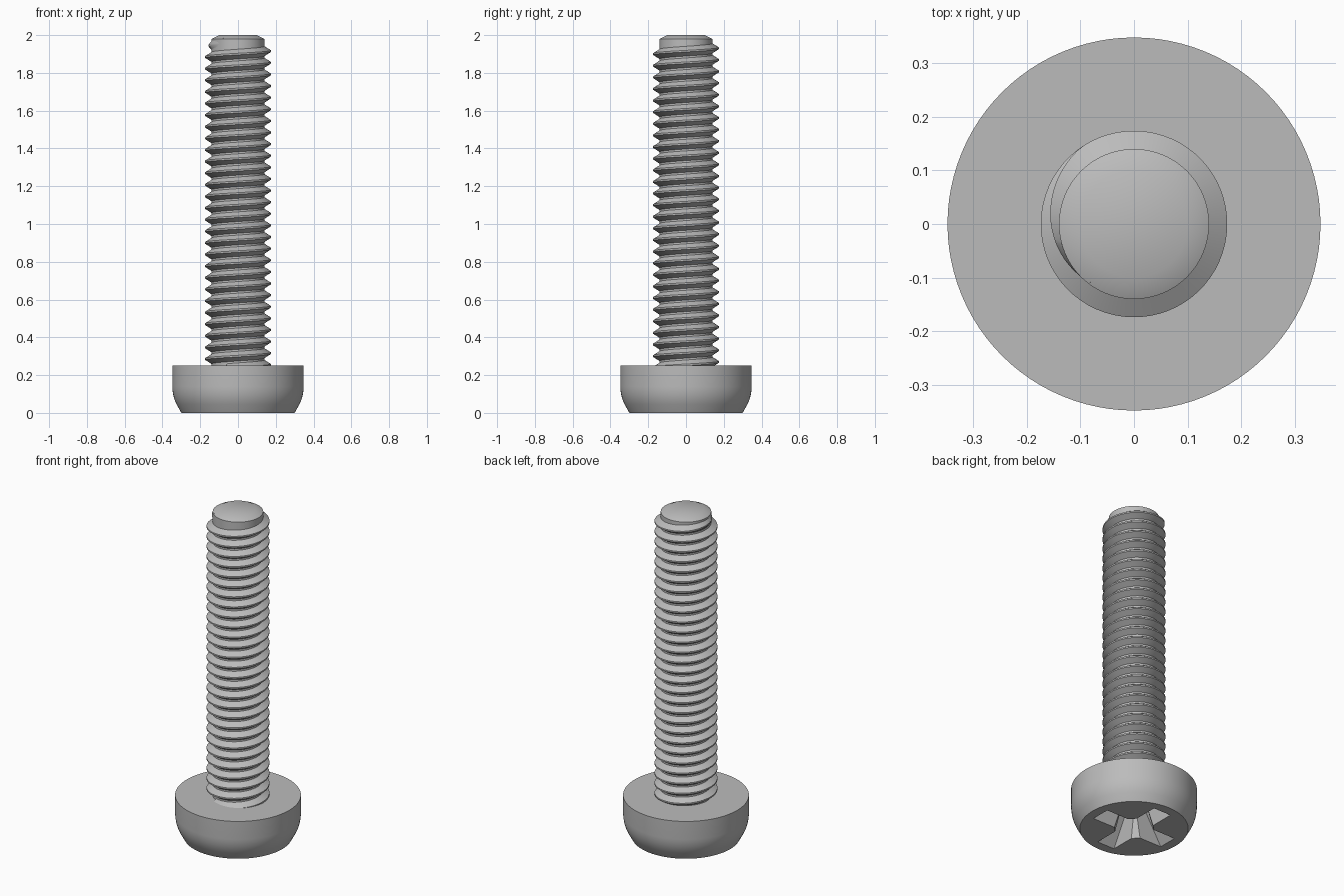
import bpy, bmesh, math

cube = bpy.data.objects.get("Cube")
if cube:
    bpy.data.objects.remove(cube, do_unlink=True)

steel = bpy.data.materials.new("grey steel")
steel.use_nodes = True
GREY = (0.5, 0.5, 0.5, 1)
steel.diffuse_color = GREY
steel.node_tree.nodes["Principled BSDF"].inputs["Base Color"].default_value = GREY


def add_object(name, bm, angle=30):
    bmesh.ops.recalc_face_normals(bm, faces=bm.faces)
    mesh = bpy.data.meshes.new(name)
    bm.to_mesh(mesh)
    bm.free()
    mesh.materials.append(steel)
    ob = bpy.data.objects.new(name, mesh)
    bpy.context.collection.objects.link(ob)
    smooth(ob, angle)
    return ob


def smooth(ob, angle=30):
    bpy.ops.object.select_all(action="DESELECT")
    ob.select_set(True)
    bpy.context.view_layer.objects.active = ob
    bpy.ops.object.shade_smooth_by_angle(angle=math.radians(angle))


def lathe(profile, segments=96):
    """Closed solid turned from (radius, z) points, capped at both ends."""
    bm = bmesh.new()
    rings = [[bm.verts.new((r * math.cos(math.tau * i / segments),
                            r * math.sin(math.tau * i / segments), z))
              for i in range(segments)] for r, z in profile]
    for a, b in zip(rings, rings[1:]):
        for i in range(segments):
            j = (i + 1) % segments
            bm.faces.new((a[i], a[j], b[j], b[i]))
    bm.faces.new(rings[0])
    bm.faces.new(rings[-1])
    return bm


# Head: flat face, sloping rim blended into an upright wall
head = add_object("head", lathe([
    (0.30, 0), (0.325, 0.045), (0.336, 0.07), (0.343, 0.095),
    (0.347, 0.12), (0.348, 0.14), (0.348, 0.25)]))

# Cross recess: two tapered bars and a tapered core cut from the head
DEPTH = 0.18


def tapered_prism(name, bottom, top):
    """Prism between (half length, half width) sizes, opening at the head face."""
    bm = bmesh.new()
    rings = []
    for (l, w), z in ((bottom, -0.01), (top, DEPTH)):
        rings.append([bm.verts.new((x * l, y * w, z))
                      for x, y in ((1, 1), (-1, 1), (-1, -1), (1, -1))])
    a, b = rings
    for i in range(4):
        j = (i + 1) % 4
        bm.faces.new((a[i], a[j], b[j], b[i]))
    bm.faces.new(a)
    bm.faces.new(b)
    return add_object(name, bm)


cutters = []
for name, turn in (("recess_bar_x", 0), ("recess_bar_y", 90), ("recess_core", 45)):
    sizes = ((0.11, 0.11), (0.06, 0.06)) if turn == 45 else ((0.25, 0.06), (0.11, 0.04))
    cutter = tapered_prism(name, *sizes)
    cutter.rotation_euler.z = math.radians(turn)
    cutter.hide_render = True
    cutters.append(cutter)
bpy.context.view_layer.update()
for cutter in cutters:
    cut = head.modifiers.new("recess", "BOOLEAN")
    cut.object, cut.solver = cutter, "EXACT"
    bpy.context.view_layer.objects.active = head
    bpy.ops.object.modifier_apply(modifier=cut.name)
    bpy.data.objects.remove(cutter, do_unlink=True)
smooth(head)

# Shank core with a chamfered tip
ROOT, CREST, PITCH = 0.14, 0.174, 0.0615
add_object("shank", lathe([(ROOT, 0.245), (ROOT, 1.98), (0.10, 2.0)]))

# Thread: ridge section swept up a right-handed helix, fading out at the tip
STEPS = 64
END_TURN = 235 / 360
END_Z = 1.915 + PITCH * END_TURN
START_Z = 0.235
FADE = 110 / 360
turns = (END_Z - START_Z) / PITCH
count = int(turns * STEPS)
bm = bmesh.new()
rows = []
for i in range(count + 1):
    left = (count - i) / STEPS
    angle = math.tau * (END_TURN - left)
    z = END_Z - left * PITCH
    crest = ROOT - 0.004 + (CREST - ROOT + 0.004) * min(1, left / FADE)
    section = [(ROOT - 0.004, -0.46), (crest, -0.07), (crest, 0.07), (ROOT - 0.004, 0.46)]
    rows.append([bm.verts.new((r * math.cos(angle), r * math.sin(angle), z + h * PITCH))
                 for r, h in section])
for a, b in zip(rows, rows[1:]):
    for k in range(4):
        m = (k + 1) % 4
        bm.faces.new((a[k], a[m], b[m], b[k]))
bm.faces.new(rows[0])
add_object("thread", bm)
